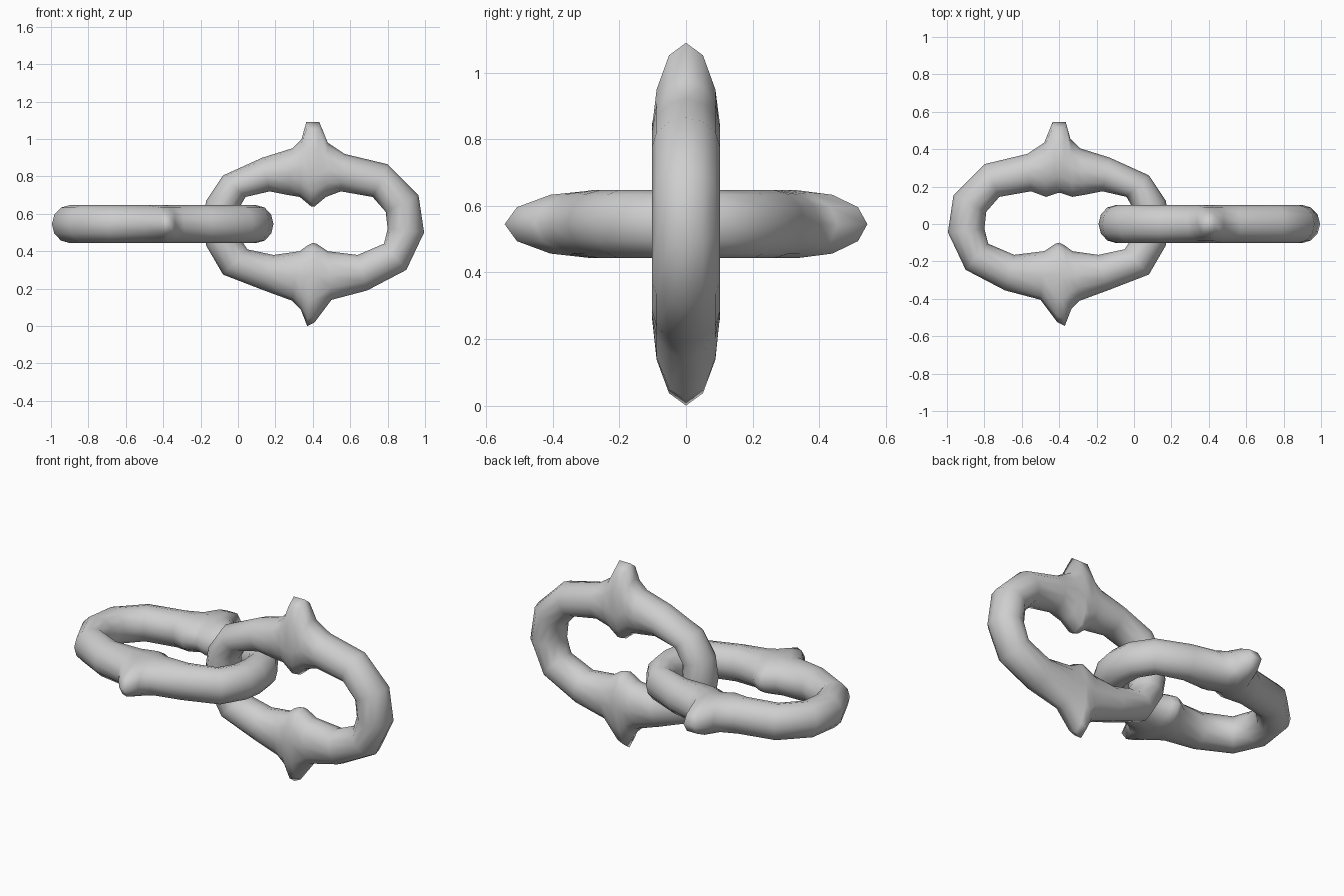
import bpy
import bmesh
from math import sin, cos, tau
from mathutils import Vector, Matrix

default_cube = bpy.data.objects.get("Cube")
if default_cube:
    bpy.data.objects.remove(default_cube, do_unlink=True)

SIDES = 12          # points around the link's cross-section
HALF_DEPTH = 0.102  # half thickness of the link
MID = 0.545         # height of the link centre line

# Stations around the link: outer (x, z) and inner (x, z)
STATIONS = [
    ((.995, .50), (.80, .52)), ((.965, .70), (.79, .61)),
    ((.80, .865), (.72, .69)), ((.57, .92), (.55, .72)),
    ((.48, .98), (.47, .69)),
    ((.435, 1.09), (.41, .64)), ((.365, 1.09), (.39, .64)),   # upper spike
    ((.34, 1.0), (.33, .69)), ((.29, .95), (.27, .70)),
    ((.13, .90), (.17, .72)), ((-.08, .805), (.04, .69)),
    ((-.17, .67), (.0, .62)), ((-.19, .54), (.0, .54)),
    ((-.17, .43), (.01, .47)), ((-.08, .275), (.05, .41)),
    ((.14, .19), (.19, .38)), ((.29, .135), (.33, .40)),
    ((.335, .09), (.37, .43)),
    ((.37, .0), (.40, .445)), ((.41, .02), (.42, .44)),       # lower spike
    ((.50, .14), (.48, .40)), ((.69, .19), (.64, .38)),
    ((.90, .30), (.78, .44)),
]

steel = bpy.data.materials.new("light grey steel")
steel.use_nodes = True
grey = (.62, .62, .62, 1)
steel.diffuse_color = grey
steel.node_tree.nodes["Principled BSDF"].inputs["Base Color"].default_value = grey


def section(outer, inner):
    """Egg-shaped ring whose widest point stays near the inner side."""
    a = Vector((inner[0], 0, inner[1]))
    span = Vector((outer[0], 0, outer[1])) - a
    length = span.length
    axis = span.normalized()
    belly = min(length / 2, .17)
    ring = []
    for k in range(SIDES):
        angle = tau * k / SIDES
        reach = length - belly if cos(angle) > 0 else belly
        point = a + axis * (belly + reach * cos(angle))
        point.y = HALF_DEPTH * sin(angle)
        ring.append(point)
    return ring


def make_link(name, matrix, blunt_inner_spike=False):
    bm = bmesh.new()
    rings = []
    for outer, inner in STATIONS:
        # the blunt version has no inward point below the upper spike
        if blunt_inner_spike and outer[1] > 1.05:
            inner = (inner[0], .71)
        rings.append([bm.verts.new(p) for p in section(outer, inner)])
    for i, ring in enumerate(rings):
        after = rings[(i + 1) % len(rings)]
        for k in range(SIDES):
            n = (k + 1) % SIDES
            bm.faces.new((ring[k], ring[n], after[n], after[k]))
    bmesh.ops.recalc_face_normals(bm, faces=bm.faces)
    mesh = bpy.data.meshes.new(name)
    bm.to_mesh(mesh)
    bm.free()
    mesh.materials.append(steel)
    mesh.transform(matrix)
    mesh.shade_smooth()
    link = bpy.data.objects.new(name, mesh)
    bpy.context.collection.objects.link(link)
    return link


# Upright link on the left, and its twin turned flat through it
make_link("upright_link", Matrix.Identity(4))
flat = Matrix(((-1, 0, 0, 0), (0, 0, 1, -MID), (0, 1, 0, MID), (0, 0, 0, 1)))
make_link("flat_link", flat, blunt_inner_spike=True)
